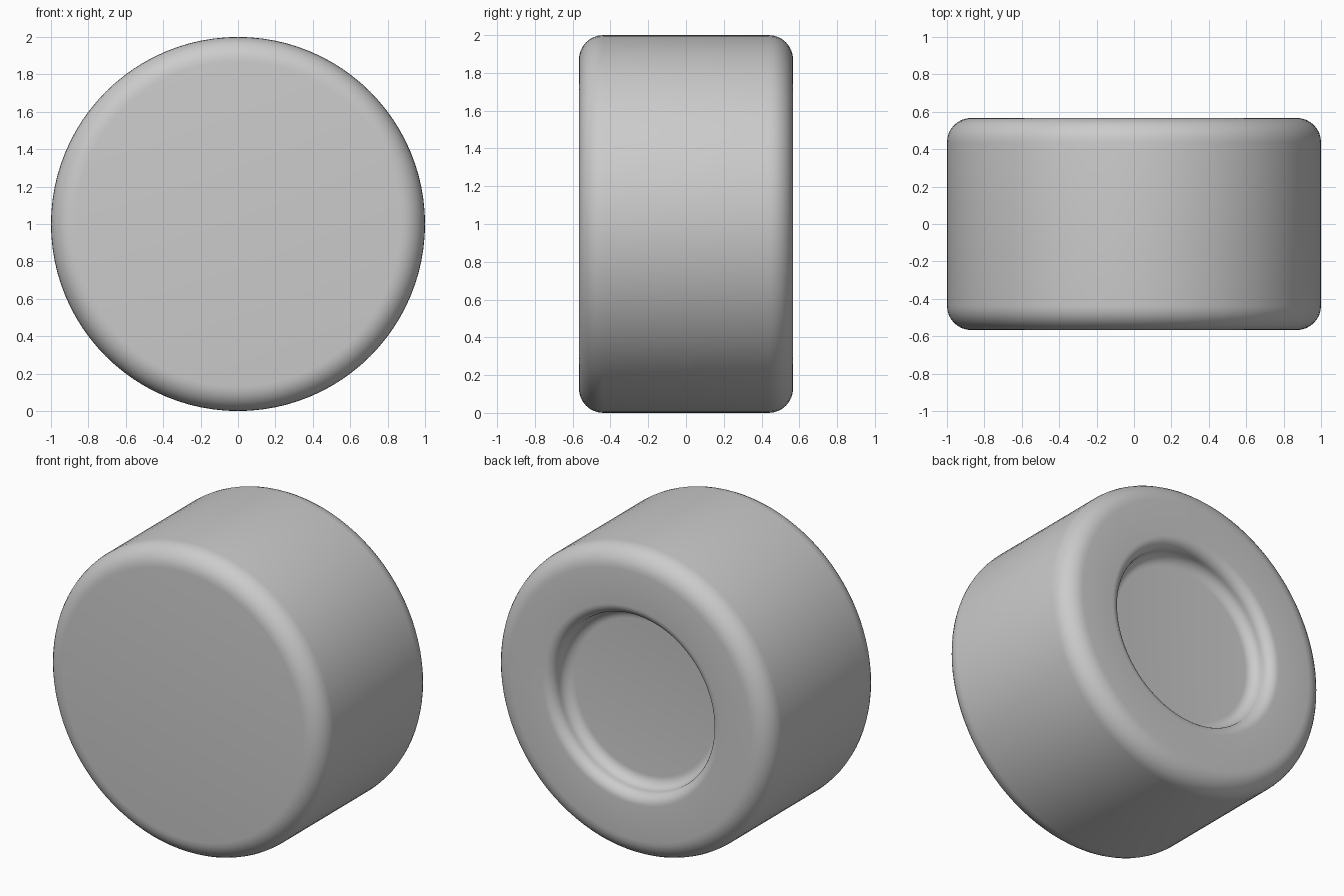
import bpy, bmesh
from math import sin, cos, pi

if "Cube" in bpy.data.objects:
    bpy.data.objects.remove(bpy.data.objects["Cube"])

SEGMENTS = 96
HALF_W = 0.567   # half width along y
EDGE = 0.13      # outer rounding
LIP = 0.07       # recess rounding


def arc(cr, cy, rad, a0, a1, n=8):
    """Points (radius, y) along an arc, angles in degrees."""
    out = []
    for i in range(n + 1):
        a = (a0 + (a1 - a0) * i / n) * pi / 180
        out.append((cr + rad * cos(a), cy + rad * sin(a)))
    return out


# Half section of the wheel: front rounding, tread, back rounding, recess lip, recess floor
profile = arc(1 - EDGE, -HALF_W + EDGE, EDGE, -90, 0)
profile += arc(1 - EDGE, HALF_W - EDGE, EDGE, 0, 90)
profile += arc(0.64, HALF_W - LIP, LIP, 90, 180)
profile += arc(0.50, HALF_W - LIP, LIP, 0, -90)[1:]

# Revolve around the y axis, then cap the front face and recess floor
bm = bmesh.new()
rings = []
for r, y in profile:
    rings.append([bm.verts.new((r * cos(2 * pi * k / SEGMENTS), y, 1 + r * sin(2 * pi * k / SEGMENTS)))
                  for k in range(SEGMENTS)])
for a, b in zip(rings, rings[1:]):
    for k in range(SEGMENTS):
        j = (k + 1) % SEGMENTS
        bm.faces.new((a[k], a[j], b[j], b[k]))
bm.faces.new(rings[0])
bm.faces.new(rings[-1])
bmesh.ops.recalc_face_normals(bm, faces=bm.faces)

mesh = bpy.data.meshes.new("wheel")
bm.to_mesh(mesh)
bm.free()
wheel = bpy.data.objects.new("wheel", mesh)
bpy.context.collection.objects.link(wheel)
bpy.context.view_layer.objects.active = wheel
wheel.select_set(True)
bpy.ops.object.shade_smooth_by_angle(angle=pi / 6)
